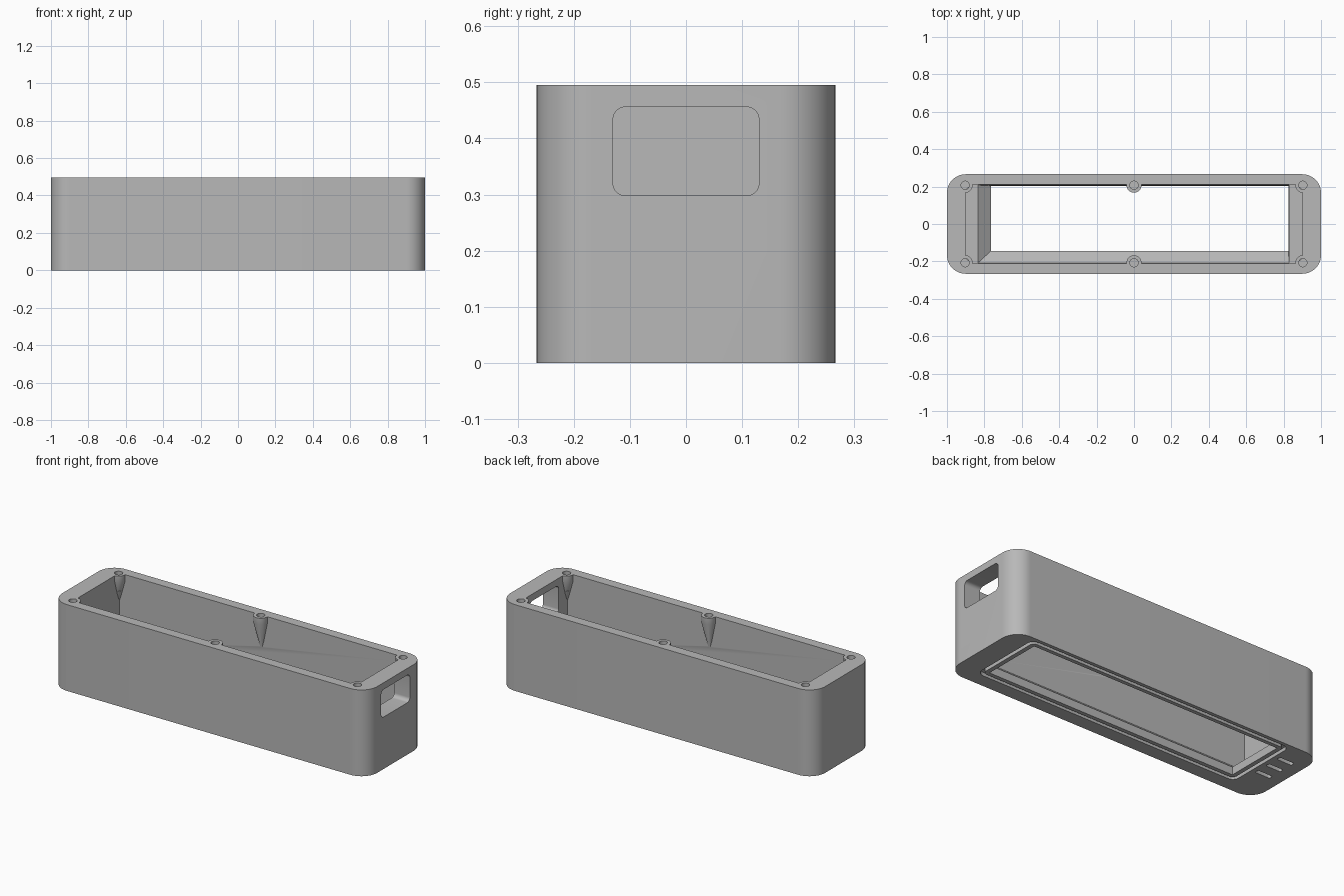
import bpy, bmesh, math

old = bpy.data.objects.get("Cube")
if old:
    bpy.data.objects.remove(old, do_unlink=True)

grey = bpy.data.materials.new("plain grey")
grey.use_nodes = True
colour = (0.48, 0.48, 0.48, 1)
grey.diffuse_color = colour
grey.node_tree.nodes["Principled BSDF"].inputs["Base Color"].default_value = colour

HEIGHT = 0.495


def loft(name, rings):
    """Solid through a stack of matching point loops."""
    bm = bmesh.new()
    loops = [[bm.verts.new(p) for p in ring] for ring in rings]
    n = len(loops[0])
    for a, b in zip(loops, loops[1:]):
        for i in range(n):
            j = (i + 1) % n
            bm.faces.new((a[i], a[j], b[j], b[i]))
    bm.faces.new(loops[0][::-1])
    bm.faces.new(loops[-1])
    bmesh.ops.recalc_face_normals(bm, faces=bm.faces)
    mesh = bpy.data.meshes.new(name)
    bm.to_mesh(mesh)
    bm.free()
    mesh.materials.append(grey)
    obj = bpy.data.objects.new(name, mesh)
    bpy.context.collection.objects.link(obj)
    return obj


def rounded(x0, x1, y0, y1, r, steps=12):
    """Rounded rectangle outline, or a plain one when r is 0."""
    if r == 0:
        return [(x1, y1), (x0, y1), (x0, y0), (x1, y0)]
    centres = [(x1 - r, y1 - r), (x0 + r, y1 - r), (x0 + r, y0 + r), (x1 - r, y0 + r)]
    pts = []
    for k, (cx, cy) in enumerate(centres):
        for i in range(steps + 1):
            a = math.pi / 2 * (k + i / steps)
            pts.append((cx + r * math.cos(a), cy + r * math.sin(a)))
    return pts


def slab(name, outline, z0, z1):
    return loft(name, [[(x, y, z) for x, y in outline] for z in (z0, z1)])


def circle(cx, cy, r, z, n=32):
    return [(cx + r * math.cos(2 * math.pi * i / n),
             cy + r * math.sin(2 * math.pi * i / n), z) for i in range(n)]


def combine(target, tool, operation):
    """Apply a boolean and discard the tool."""
    tool.hide_render = True
    mod = target.modifiers.new("join", "BOOLEAN")
    mod.operation = operation
    mod.solver = "EXACT"
    mod.object = tool
    bpy.context.view_layer.objects.active = target
    bpy.ops.object.modifier_apply(modifier=mod.name)
    bpy.data.objects.remove(tool, do_unlink=True)


# Outer shell and main cavity
case = slab("case_body", rounded(-1, 1, -0.266, 0.266, 0.1, 16), 0, HEIGHT)
combine(case, slab("cavity", rounded(-0.9, 0.9, -0.21, 0.21, 0), 0.1, 0.6), "DIFFERENCE")

# Floor opening, with sloped edges above a straight lip
low = rounded(-0.765, 0.825, -0.144, 0.204, 0)
high = rounded(-0.835, 0.83, -0.209, 0.208, 0)
stack = [(low, -0.05), (low, 0.045), (high, 0.1), (high, 0.15)]
combine(case, loft("opening", [[(x, y, z) for x, y in o] for o, z in stack]), "DIFFERENCE")

# Seal groove around the opening underneath
groove = slab("groove", rounded(-0.81, 0.87, -0.187, 0.246, 0.04), -0.02, 0.02)
core = slab("groove_core", rounded(-0.79, 0.85, -0.167, 0.226, 0.025), -0.03, 0.03)
combine(groove, core, "DIFFERENCE")
combine(case, groove, "DIFFERENCE")

# Three blind slots underneath at the closed end
for y in (-0.04, 0.045, 0.13):
    combine(case, slab("slot", rounded(-0.93, -0.835, y - 0.012, y + 0.012, 0.008, 4),
                       -0.02, 0.025), "DIFFERENCE")

# Rounded window through the left end wall
outline = rounded(-0.13, 0.13, 0.298, 0.456, 0.022, 8)
combine(case, loft("window", [[(x, y, z) for y, z in outline] for x in (0.85, 1.05)]),
        "DIFFERENCE")

# Screw bosses tapering into the walls, then their holes
spots = [(x, y) for x in (-0.903, 0, 0.903) for y in (-0.207, 0.207)]
for x, y in spots:
    side = math.copysign(1, y)
    tip_x = x + (math.copysign(0.014, x) if x else 0)
    combine(case, loft("boss", [circle(tip_x, y + side * 0.014, 0.006, 0.29),
                                circle(x, y, 0.04, 0.46),
                                circle(x, y, 0.04, HEIGHT)]), "UNION")
for x, y in spots:
    combine(case, loft("hole", [circle(x, y, 0.022, 0.40),
                                circle(x, y, 0.022, 0.55)]), "DIFFERENCE")

# Smooth the curves and keep the edges crisp
bpy.ops.object.select_all(action="DESELECT")
case.select_set(True)
bpy.context.view_layer.objects.active = case
bpy.ops.object.shade_smooth_by_angle(angle=math.radians(30))
